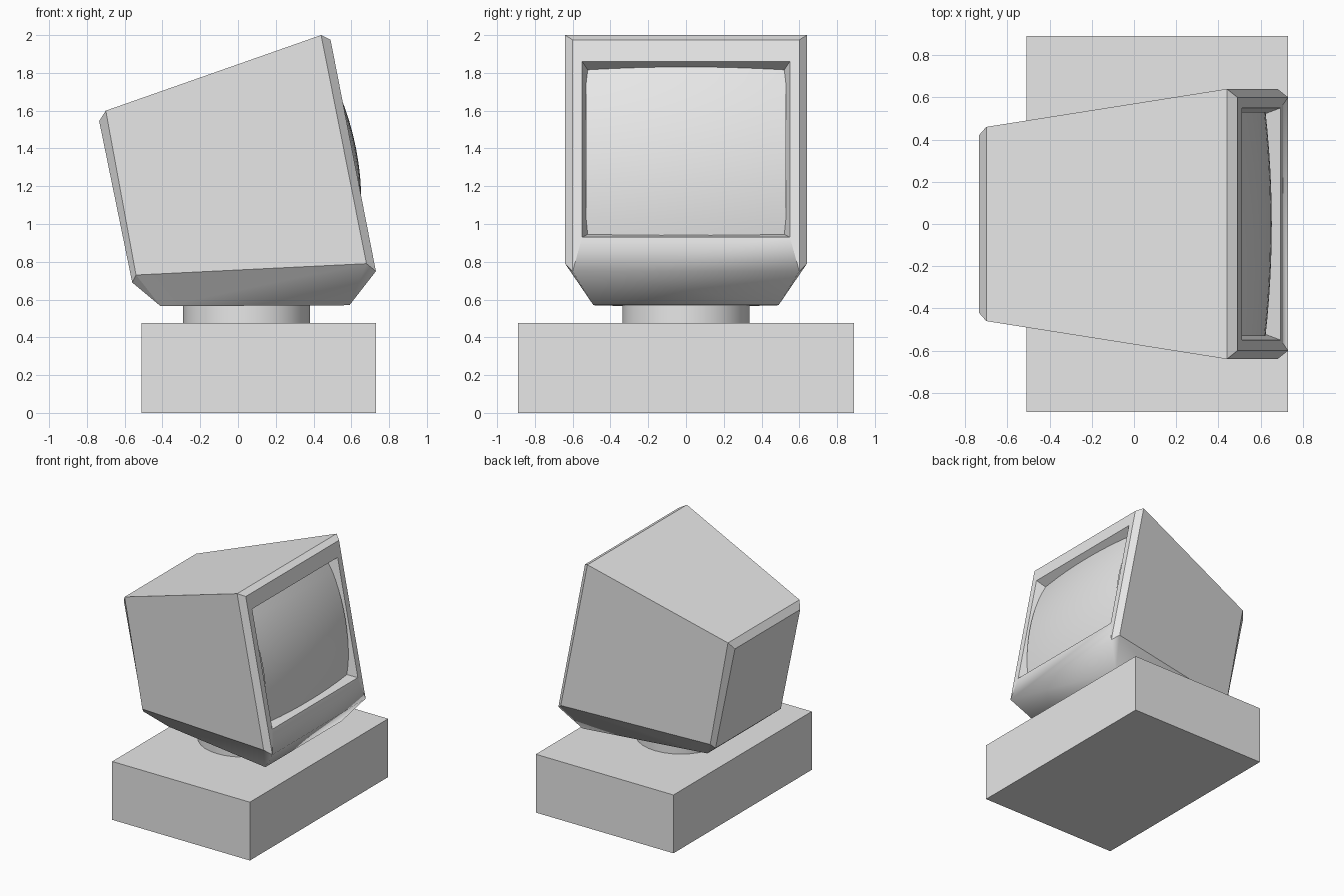
import bpy
import bmesh
import math
from mathutils import Vector

cube = bpy.data.objects.get("Cube")
if cube:
    bpy.data.objects.remove(cube, do_unlink=True)

grey = bpy.data.materials.new("light_grey")
grey.use_nodes = True
colour = (0.8, 0.8, 0.8, 1)
grey.diffuse_color = colour
grey.node_tree.nodes["Principled BSDF"].inputs["Base Color"].default_value = colour


def finish(bm, name, smooth=False):
    """Turn a bmesh into a named, coloured object."""
    bmesh.ops.recalc_face_normals(bm, faces=bm.faces)
    mesh = bpy.data.meshes.new(name)
    for face in bm.faces:
        face.smooth = smooth
    bm.to_mesh(mesh)
    bm.free()
    mesh.materials.append(grey)
    obj = bpy.data.objects.new(name, mesh)
    bpy.context.collection.objects.link(obj)
    return obj


# Computer case
bm = bmesh.new()
bmesh.ops.create_cube(bm, size=1)
for v in bm.verts:
    v.co = ((v.co.x * 1.24) + 0.11, v.co.y * 1.78, (v.co.z + 0.5) * 0.475)
finish(bm, "case")

# Swivel neck
bpy.ops.mesh.primitive_cylinder_add(vertices=32, radius=0.335, depth=0.11,
                                    location=(0.045, 0, 0.52))
neck = bpy.context.object
neck.name = "neck"
neck.data.materials.append(grey)
bpy.ops.object.shade_smooth_by_angle(angle=math.radians(35))

# Monitor shell: corners of one half, mirrored across y
corners = {
    "A": (-0.70, 0.46, 1.60), "B": (0.44, 0.64, 2.0),
    "C": (0.68, 0.64, 0.79), "D": (-0.54, 0.46, 0.73),
    "E": (-0.735, 0.42, 1.545), "F": (0.49, 0.60, 1.975),
    "G": (0.73, 0.60, 0.75), "H": (-0.56, 0.42, 0.69),
    "I": (-0.41, 0.31, 0.565), "J": (0.59, 0.49, 0.57),
}
top, low = Vector(corners["F"]), Vector(corners["G"])
slope = (low.x - top.x) / (top.z - low.z)
normal = Vector((1, 0, slope)).normalized()


def on_front(y, z, out=0.0):
    """Point on the tilted front plane, pushed out along its normal."""
    return Vector((top.x + slope * (top.z - z), y, z)) + normal * out


bm = bmesh.new()
left = {k: bm.verts.new(c) for k, c in corners.items()}
right = {k: bm.verts.new((x, -y, z)) for k, (x, y, z) in corners.items()}
for half in (left, right):
    for names in ("ABCD", "BFGC", "AEHD", "CDIJ", "CGJ", "DHI"):
        bm.faces.new([half[n] for n in names])
for a, b in ("AB", "BF", "AE", "EH", "HI", "IJ", "JG"):
    bm.faces.new([left[a], left[b], right[b], right[a]])

# Front bezel, sloping recess walls and recess floor
rings = [[left["F"], right["F"], right["G"], left["G"]]]
for inset, depth in ((0, 0), (0.032, 0.08)):
    y, z0, z1 = 0.55 - inset, 0.93 + inset, 1.86 - inset
    rings.append([bm.verts.new(on_front(s * y, z, -depth))
                  for s, z in ((1, z1), (-1, z1), (-1, z0), (1, z0))])
for outer, inner in zip(rings, rings[1:]):
    for i in range(4):
        j = (i + 1) % 4
        bm.faces.new([outer[i], outer[j], inner[j], inner[i]])
bm.faces.new(rings[-1])

# Only the chin blends smoothly into the front and lower corners
soft = [{left["G"], right["G"]}]
for half in (left, right):
    soft += [{half["G"], half["J"]}, {half["C"], half["J"]}]
for edge in bm.edges:
    edge.smooth = set(edge.verts) in soft
finish(bm, "monitor_shell", smooth=True)

# Bulging screen glass
bm = bmesh.new()
n = 12
bmesh.ops.create_grid(bm, x_segments=n, y_segments=n, size=1)
for v in bm.verts:
    u, w = v.co.x, v.co.y
    bulge = 0.022 - 0.03 * u * u - 0.07 * w * w
    v.co = on_front(u * 0.53, 1.395 + w * 0.445, bulge)
screen = finish(bm, "screen", smooth=True)
if screen.data.polygons[0].normal.x < 0:
    screen.data.flip_normals()
